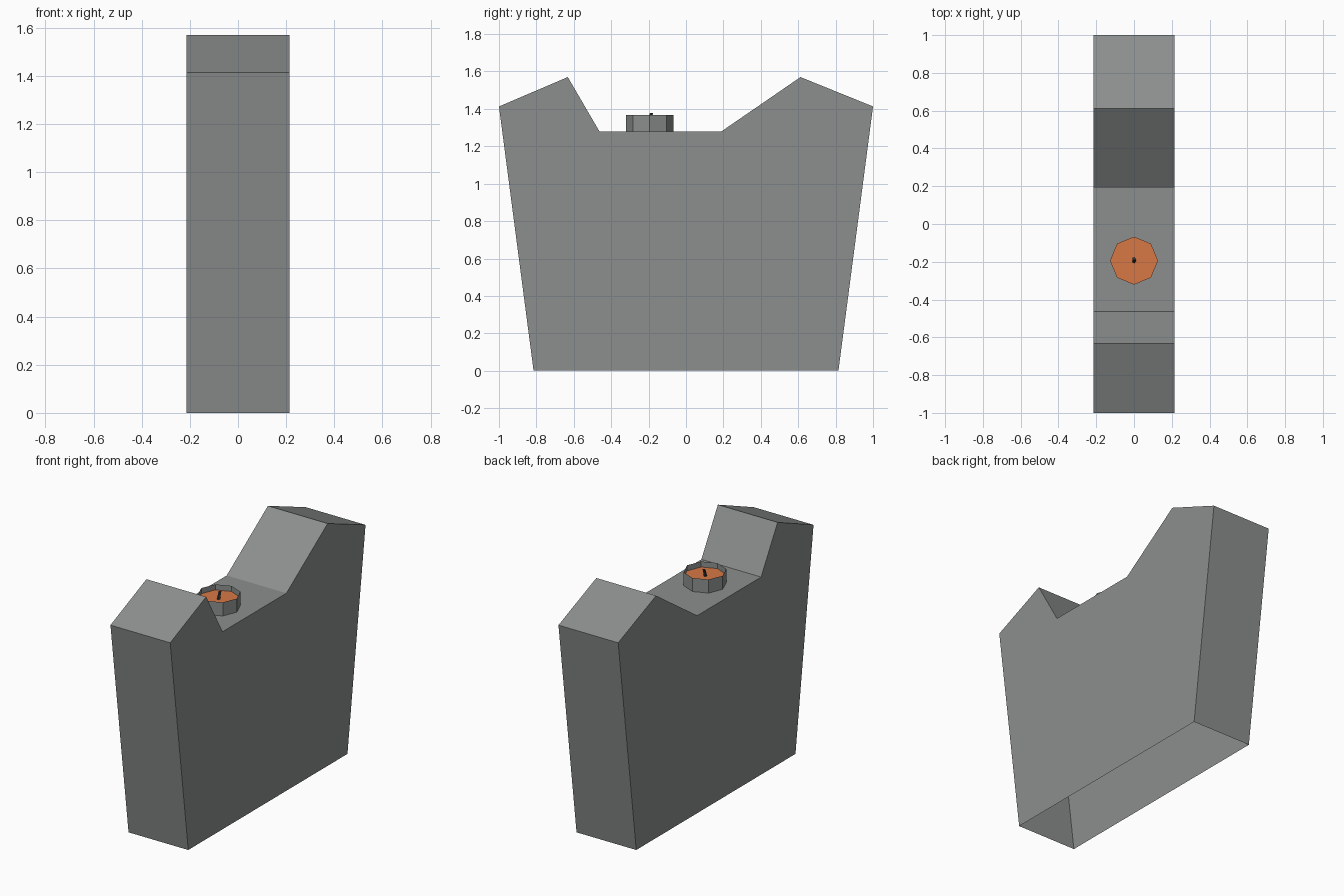
import bpy, math
from mathutils import Vector

if "Cube" in bpy.data.objects:
    bpy.data.objects.remove(bpy.data.objects["Cube"])


def material(name, rgb):
    m = bpy.data.materials.new(name)
    m.diffuse_color = (*rgb, 1.0)
    m.use_nodes = True
    m.node_tree.nodes["Principled BSDF"].inputs["Base Color"].default_value = m.diffuse_color
    return m


GREY = material("body grey", (0.26, 0.275, 0.27))
ORANGE = material("dial orange", (0.68, 0.185, 0.06))
DARK = material("pointer dark", (0.03, 0.04, 0.04))


def mesh_object(name, verts, faces, mat):
    me = bpy.data.meshes.new(name)
    me.from_pydata(verts, [], faces)
    me.materials.append(mat)
    ob = bpy.data.objects.new(name, me)
    bpy.context.collection.objects.link(ob)
    return ob


def ring(centre, radius, n):
    c = Vector(centre)
    return [c + Vector((radius * math.cos(2 * math.pi * i / n),
                        radius * math.sin(2 * math.pi * i / n), 0)) for i in range(n)]


def walls(n):
    return [(i, (i + 1) % n, n + (i + 1) % n, n + i) for i in range(n)]


# Tank body: side profile (y, z) extruded along x, open underneath
HALF = 0.214
profile = [(-0.815, 0), (0.815, 0), (1, 1.413), (0.612, 1.57),
           (0.19, 1.28), (-0.463, 1.28), (-0.632, 1.57), (-1, 1.413)]
n = len(profile)
verts = [(s * HALF, y, z) for s in (1, -1) for y, z in profile]
sides = [(i, n + i, n + (i + 1) % n, (i + 1) % n) for i in range(1, n)]
mesh_object("tank_body", verts,
            [tuple(range(n)), tuple(reversed(range(n, 2 * n)))] + sides, GREY)

# Thin eight-sided filler collar
CY, R = -0.194, 0.127
mesh_object("filler_collar", ring((0, CY, 1.28), R, 8) + ring((0, CY, 1.368), R, 8),
            walls(8), GREY)

# Sunken coloured disc inside the collar
mesh_object("filler_disc", ring((0, CY, 1.332), R, 8), [tuple(range(8))], ORANGE)

# Small leaning pin in the middle of the disc
k = 5
mesh_object("pin", ring((0, CY - 0.004, 1.33), 0.01, k) + ring((0, CY + 0.01, 1.378), 0.009, k),
            walls(k) + [tuple(range(k, 2 * k))], DARK)
